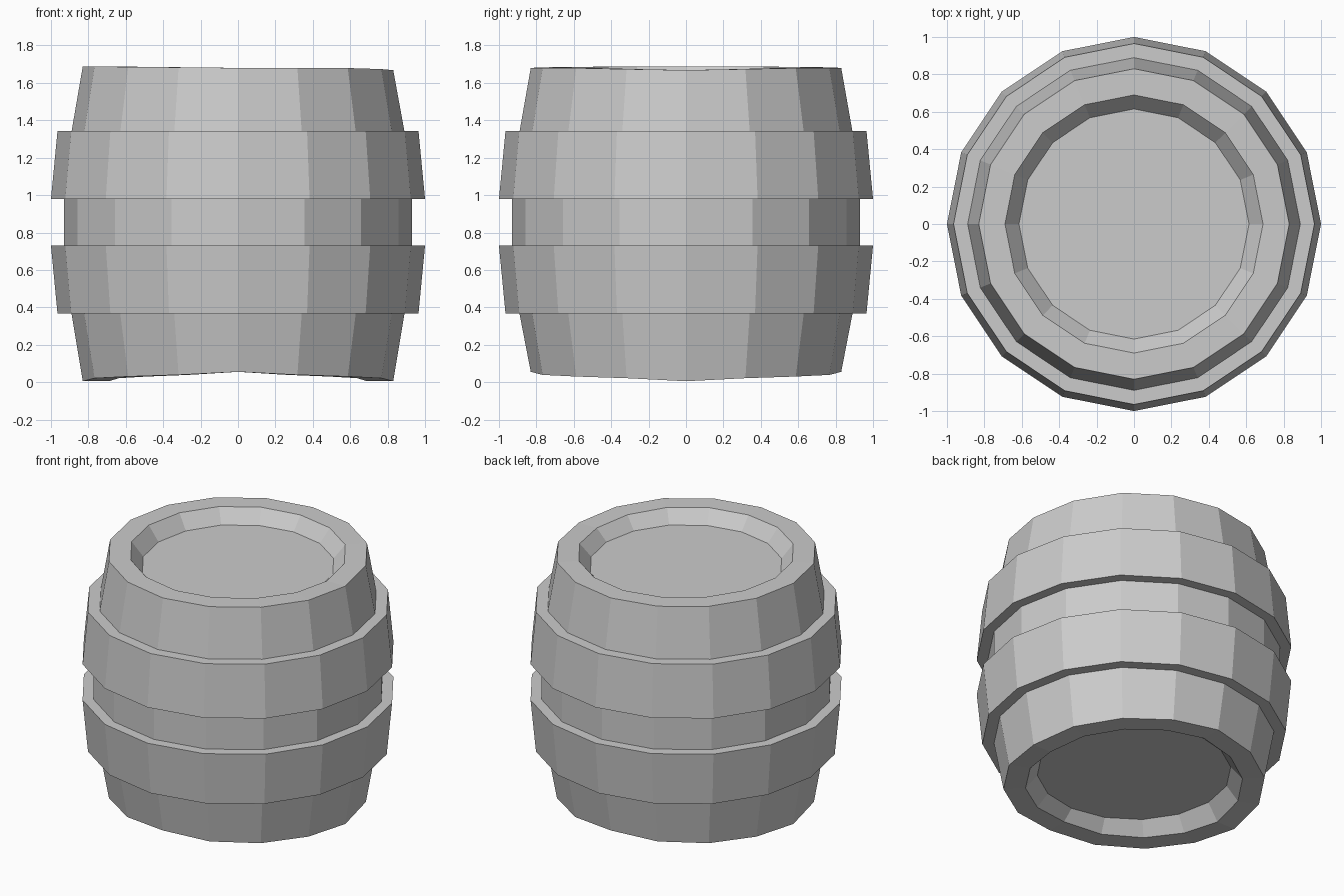
import bpy, bmesh, math

cube = bpy.data.objects.get("Cube")
if cube:
    bpy.data.objects.remove(cube)

SIDES = 16

grey = bpy.data.materials.new("plain grey")
grey.use_nodes = True
colour = (0.6, 0.6, 0.6, 1)
grey.diffuse_color = colour
grey.node_tree.nodes["Principled BSDF"].inputs["Base Color"].default_value = colour


def lathe(name, profile, closed=False, wobble=None):
    """Spin a (radius, height) profile; cap both ends, or join them into a ring."""
    bm = bmesh.new()
    rings = []
    for r, z in profile:
        ring = []
        for i in range(SIDES):
            a = math.tau * i / SIDES
            dz = wobble(a, z) if wobble else 0
            ring.append(bm.verts.new((r * math.cos(a), r * math.sin(a), z + dz)))
        rings.append(ring)
    pairs = list(zip(rings, rings[1:]))
    if closed:
        pairs.append((rings[-1], rings[0]))
    else:
        bm.faces.new(rings[0])
        bm.faces.new(rings[-1])
    for low, high in pairs:
        for i in range(SIDES):
            j = (i + 1) % SIDES
            bm.faces.new((low[i], low[j], high[j], high[i]))
    bmesh.ops.recalc_face_normals(bm, faces=bm.faces)
    mesh = bpy.data.meshes.new(name)
    bm.to_mesh(mesh)
    bm.free()
    mesh.materials.append(grey)
    obj = bpy.data.objects.new(name, mesh)
    bpy.context.collection.objects.link(obj)
    return obj


BOTTOM, TOP = 0.03, 1.68


def worn_rim(a, z):
    """Slightly uneven rims at the two ends."""
    if z == BOTTOM:
        return -0.025 * math.cos(2 * a) ** 3
    if z == TOP:
        return 0.008 * max(-math.cos(a), 0) - 0.012 * max(math.cos(a), 0) ** 8
    return 0


# Bulging body with a recessed head at each end
lathe("barrel_body", [
    (0.615, 0.12), (0.69, BOTTOM), (0.83, BOTTOM), (0.89, 0.365), (0.93, 0.73),
    (0.93, 0.98), (0.89, 1.34), (0.83, TOP), (0.69, TOP), (0.615, 1.59),
], wobble=worn_rim)

# Two raised hoops, mirrored about the middle
MIDDLE = 0.855
for name, side in (("lower_hoop", -1), ("upper_hoop", 1)):
    near, far = MIDDLE + side * 0.125, MIDDLE + side * 0.488
    lathe(name, [(0.91, near), (1.0, near), (0.965, far), (0.87, far)], closed=True)
